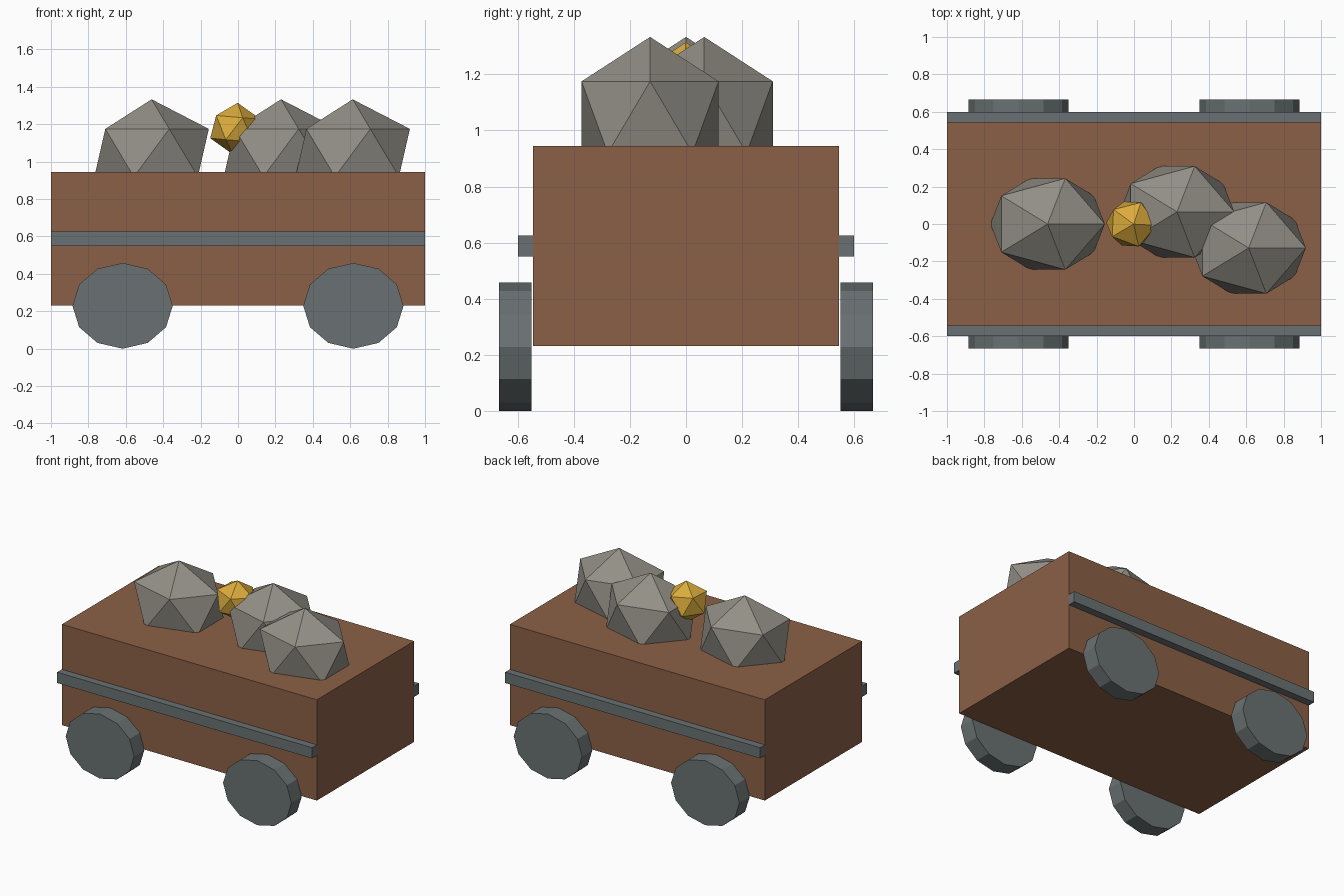
import bpy
import math

cube = bpy.data.objects.get("Cube")
if cube:
    bpy.data.objects.remove(cube, do_unlink=True)


def material(name, color):
    mat = bpy.data.materials.new(name)
    mat.use_nodes = True
    mat.diffuse_color = (*color, 1)
    mat.node_tree.nodes["Principled BSDF"].inputs["Base Color"].default_value = (*color, 1)
    return mat


WOOD = material("brown wood", (0.26, 0.117, 0.062))
METAL = material("grey metal", (0.144, 0.165, 0.168))
STONE = material("grey stone", (0.29, 0.275, 0.24))
GOLD = material("gold", (0.71, 0.41, 0.045))


def finish(name, mat, scale):
    obj = bpy.context.object
    obj.name = name
    obj.scale = scale
    obj.data.materials.append(mat)
    return obj


def box(name, mat, center, size):
    bpy.ops.mesh.primitive_cube_add(size=1, location=center)
    return finish(name, mat, size)


def lump(name, mat, center, radii, rotation=(0, 0, 0)):
    bpy.ops.mesh.primitive_ico_sphere_add(subdivisions=1, radius=1, location=center, rotation=rotation)
    return finish(name, mat, radii)


def wheel(name, x, y):
    bpy.ops.mesh.primitive_cylinder_add(vertices=12, radius=1, depth=0.115,
                                        location=(x, y, 0.229), rotation=(math.pi / 2, 0, 0))
    return finish(name, METAL, (0.268, 0.229, 1))


# Cart body
box("cart_body", WOOD, (0, 0, 0.588), (2, 1.09, 0.714))

# Side rails and wheels
for side, s in (("right", -1), ("left", 1)):
    box(f"{side}_side_rail", METAL, (0, s * 0.571, 0.588), (2, 0.054, 0.076))
for face, s in (("front", -1), ("back", 1)):
    for side, t in (("right", -1), ("left", 1)):
        wheel(f"{face}_{side}_wheel", t * 0.617, s * 0.608)

# Rocks on top
for i, (x, y) in enumerate(((-0.462, 0), (0.23, 0.065), (0.613, -0.128))):
    lump(f"rock_{i + 1}", STONE, (x, y, 1.047), (0.342, 0.287, 0.286))

# Gold nugget resting between the rocks
lump("gold_nugget", GOLD, (-0.014, 0, 1.176), (0.145, 0.138, 0.139), (0, math.radians(5), math.radians(-3)))
